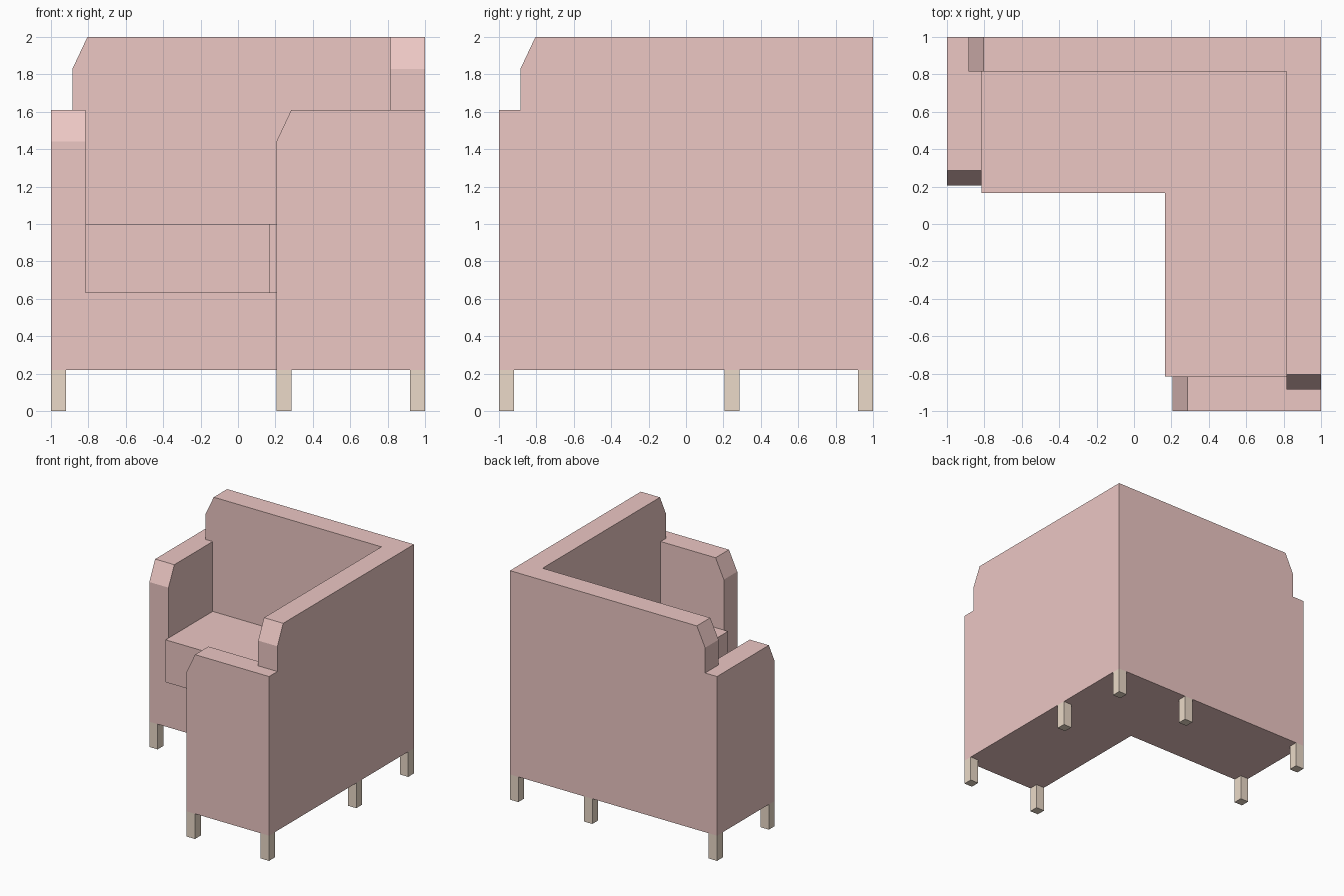
import bpy, bmesh

if "Cube" in bpy.data.objects:
    bpy.data.objects.remove(bpy.data.objects["Cube"])

def material(name, rgb):
    m = bpy.data.materials.new(name)
    m.diffuse_color = (*rgb, 1)
    m.use_nodes = True
    m.node_tree.nodes["Principled BSDF"].inputs["Base Color"].default_value = m.diffuse_color
    return m

FABRIC = material("pink_fabric", (0.84, 0.57, 0.55))
WOOD = material("light_wood", (0.83, 0.70, 0.58))

def prism(name, profile, lo, hi, mat, place):
    """Extrude a profile from lo to hi; place(u, v, w) gives the xyz position."""
    bm = bmesh.new()
    face = bm.faces.new([bm.verts.new(place(u, v, lo)) for u, v in profile])
    ext = bmesh.ops.extrude_face_region(bm, geom=[face])
    new = [g for g in ext["geom"] if isinstance(g, bmesh.types.BMVert)]
    shift = place(0, 0, hi - lo)
    bmesh.ops.translate(bm, verts=new, vec=shift)
    bmesh.ops.recalc_face_normals(bm, faces=bm.faces)
    me = bpy.data.meshes.new(name)
    bm.to_mesh(me)
    bm.free()
    me.materials.append(mat)
    ob = bpy.data.objects.new(name, me)
    bpy.context.collection.objects.link(ob)
    return ob

flat = lambda u, v, w: (u, v, w)      # plan profile, extruded up
along_x = lambda u, v, w: (u, w, v)   # elevation in xz, thickness in y
along_y = lambda u, v, w: (w, u, v)   # elevation in yz, thickness in x

BOTTOM, ARM, TOP = 0.22, 1.61, 2.0
INNER, FRONT = 0.815, 0.205

# Backrests: stepped and chamfered at the free end
def back_profile(end):
    return [(-1, BOTTOM), (end, BOTTOM), (end, TOP), (-0.805, TOP),
            (-0.885, 1.83), (-0.885, ARM), (-1, ARM)]

prism("rear_backrest", back_profile(1), INNER, 1, FABRIC, along_x)
prism("side_backrest", back_profile(INNER), INNER, 1, FABRIC, along_y)

# Armrests: chamfered at the open end
arm = [(FRONT, BOTTOM), (INNER, BOTTOM), (INNER, ARM), (0.285, ARM), (FRONT, 1.44)]
prism("front_armrest", arm, -1, -INNER, FABRIC, along_x)
prism("left_armrest", arm, -1, -INNER, FABRIC, along_y)

# L-shaped base and overhanging seat cushion
def l_shape(edge):
    return [(-INNER, edge), (edge, edge), (edge, -INNER),
            (INNER, -INNER), (INNER, INNER), (-INNER, INNER)]

prism("base", l_shape(FRONT), BOTTOM, 0.63, FABRIC, flat)
prism("seat_cushion", l_shape(0.165), 0.63, 1.0, FABRIC, flat)

# Legs: square posts around the outer edge
S = 0.08
MID = FRONT
legs = {"corner_leg": (1 - S, 1 - S), "rear_middle_leg": (MID, 1 - S),
        "side_middle_leg": (1 - S, MID), "rear_left_leg": (-1, 1 - S),
        "front_right_leg": (1 - S, -1), "left_arm_leg": (-1, MID),
        "front_arm_leg": (MID, -1)}
for name, (x, y) in legs.items():
    prism(name, [(x, y), (x + S, y), (x + S, y + S), (x, y + S)], 0, BOTTOM, WOOD, flat)
